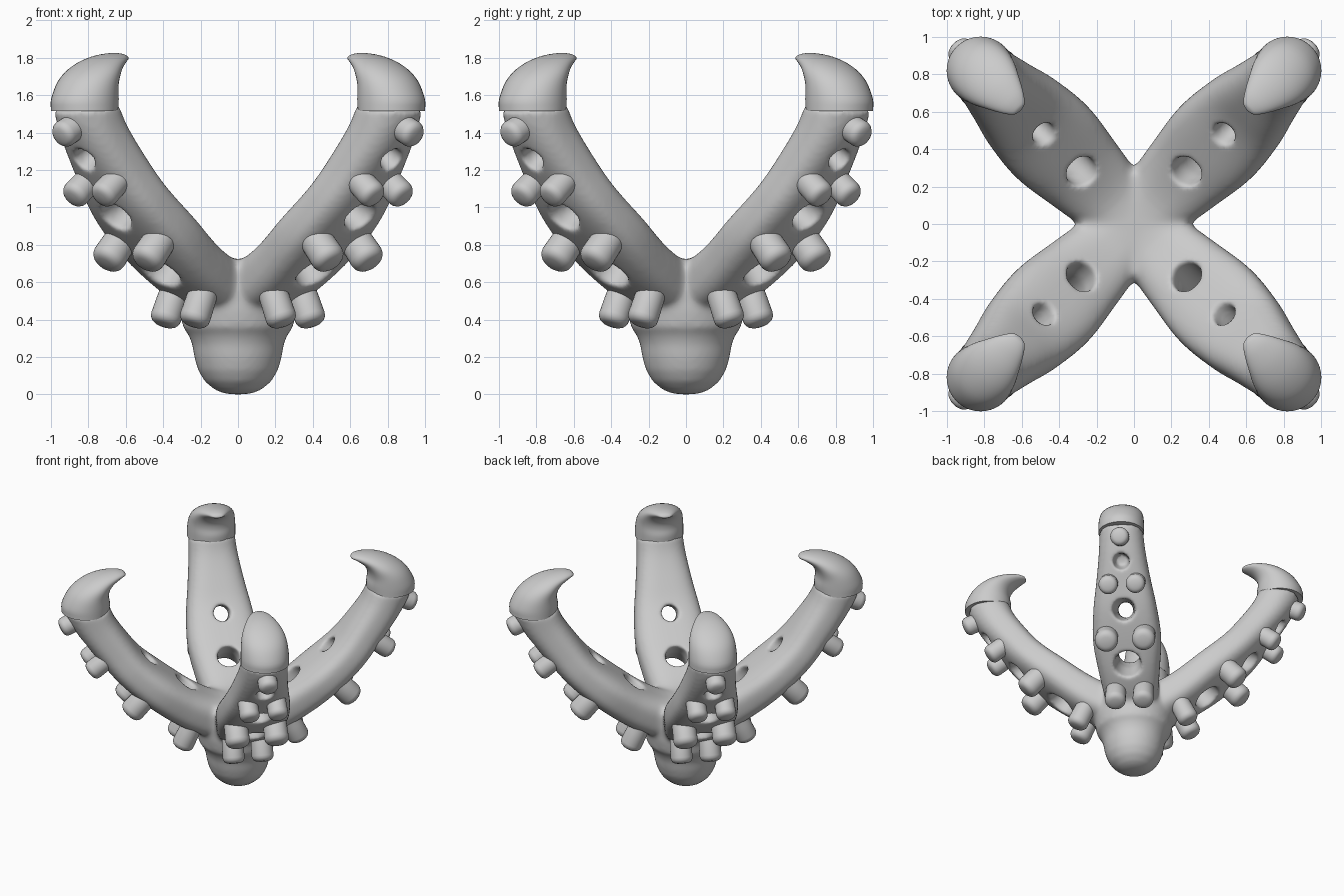
import bpy, bmesh
from math import cos, sin, pi, radians
from mathutils import Vector, Matrix

if "Cube" in bpy.data.objects:
    bpy.data.objects.remove(bpy.data.objects["Cube"])

V = Vector
ANGLES = [radians(45 + 90 * k) for k in range(4)]


def skin(bm, rings):
    """Bridge a list of vertex-coordinate rings and cap both ends."""
    rows = [[bm.verts.new(p) for p in ring] for ring in rings]
    n = len(rows[0])
    for a, b in zip(rows, rows[1:]):
        for i in range(n):
            j = (i + 1) % n
            bm.faces.new((a[i], a[j], b[j], b[i]))
    bm.faces.new(rows[0])
    bm.faces.new(rows[-1])


def spline(pts, steps):
    """Catmull-Rom through tuples of any length."""
    p = [V(q) for q in pts]
    p = [2 * p[0] - p[1]] + p + [2 * p[-1] - p[-2]]
    out = []
    for i in range(1, len(p) - 2):
        a, b, c, d = p[i - 1:i + 3]
        for s in range(steps):
            t = s / steps
            out.append(0.5 * (2 * b + (c - a) * t + (2 * a - 5 * b + 4 * c - d) * t * t
                              + (3 * b - a - 3 * c + d) * t ** 3))
    return out + [p[-2]]


def oval(c, h, w, power, rot=Matrix(), n=40):
    """Superellipse section; c and h lie in the arm's (radius, z) plane, w across it."""
    ring = []
    for i in range(n):
        a = 2 * pi * i / n
        ca, sa = cos(a), sin(a)
        u = abs(ca) ** (2 / power) * (1 if ca > 0 else -1)
        v = abs(sa) ** (2 / power) * (1 if sa > 0 else -1)
        ring.append(rot @ V((c[0] + h[0] * u, w * v, c[1] + h[1] * u)))
    return ring


def revolve(bm, profile, mat, n=32):
    """Lathe (height, radius) pairs around the matrix's z axis."""
    skin(bm, [[mat @ V((r * cos(2 * pi * i / n), r * sin(2 * pi * i / n), z))
               for i in range(n)] for z, r in profile])


def aim(p, d):
    return Matrix.Translation(p) @ V(d).to_track_quat('Z', 'Y').to_matrix().to_4x4()


def finish(bm, name):
    bmesh.ops.recalc_face_normals(bm, faces=bm.faces[:])
    me = bpy.data.meshes.new(name)
    bm.to_mesh(me)
    bm.free()
    ob = bpy.data.objects.new(name, me)
    bpy.context.collection.objects.link(ob)
    return ob


def smooth(ob, angle=40):
    bpy.ops.object.select_all(action='DESELECT')
    ob.select_set(True)
    bpy.context.view_layer.objects.active = ob
    bpy.ops.object.shade_smooth_by_angle(angle=radians(angle))


# Body: four curved arms plus a round-bottomed stem, fused together
# arm path: radius, height, half width, half thickness, section power
ARM = [(0, .56, .20, .16, 3), (.2, .59, .21, .155, 3), (.4, .69, .24, .15, 3),
       (.62, .855, .27, .146, 3), (.815, 1.03, .25, .14, 3), (.95, 1.2, .215, .142, 2.8),
       (1.075, 1.38, .185, .15, 2.5), (1.15, 1.53, .172, .166, 2.1)]
body_bm = bmesh.new()
path = spline(ARM, 5)
for ang in ANGLES:
    rot = Matrix.Rotation(ang, 4, 'Z')
    rings = []
    for i, p in enumerate(path):
        d = path[min(i + 1, len(path) - 1)] - path[max(i - 1, 0)]
        t = V((d[0], d[1])).normalized()
        if i == len(path) - 1:
            t = V((0.1, 1)).normalized()
        rings.append(oval((p[0], p[1]), (t[1] * p[3], -t[0] * p[3]), p[2], p[4], rot))
    skin(body_bm, rings)
STEM = [(0, .01), (0.004, .07), (.025, .125), (.07, .178), (.13, .214), (.2, .234), (.27, .245),
        (.32, .265), (.36, .295), (.45, .31), (.66, .31), (.72, .27), (.725, .05)]
revolve(body_bm, STEM, Matrix(), 48)
body = finish(body_bm, "body")

# Tapered holes through each arm, and a blind dimple near the tip
# outer point, inner point, outer radius, inner radius, how far past the inner point
HOLES = [((.59, .64), (.40, .855), .112, .085, .12),
         ((.92, .95), (.69, 1.08), .092, .064, .12),
         ((1.145, 1.265), (1.04, 1.34), .066, .05, -.04)]
cut_bm = bmesh.new()
for ang in ANGLES:
    rot = Matrix.Rotation(ang, 4, 'Z')
    for o, q, ro, ri, over in HOLES:
        a, b = V((o[0], 0, o[1])), V((q[0], 0, q[1]))
        d = b - a
        revolve(cut_bm, [(-.12, ro), (0, ro), (d.length * .6, ri), (d.length + over, ri)],
                rot @ aim(a, d), 24)
cutter = finish(cut_bm, "hole_cutter")
cutter.hide_render = True
cutter.hide_set(True)


def remesh(name):
    m = body.modifiers.new(name, 'REMESH')
    m.mode = 'VOXEL'
    m.voxel_size = .015
    m.use_smooth_shade = True


remesh("fuse")
cut = body.modifiers.new("holes", 'BOOLEAN')
cut.operation = 'DIFFERENCE'
cut.solver = 'EXACT'
cut.object = cutter
remesh("blend")
sm = body.modifiers.new("soften", 'SMOOTH')
sm.factor = .5
sm.iterations = 8

# Hooked claw tips: outer point, inner point, half width
CLAW = [(1.34, 1.515, .98, 1.515, .181), (1.336, 1.585, .977, 1.58, .181),
        (1.275, 1.69, .985, 1.635, .174), (1.175, 1.765, .978, 1.685, .158),
        (1.06, 1.81, .95, 1.73, .125), (.95, 1.826, .90, 1.767, .083),
        (.885, 1.82, .862, 1.786, .045), (.862, 1.806, .857, 1.797, .012)]
bm = bmesh.new()
skin(bm, [oval(((p[0] + p[2]) / 2, (p[1] + p[3]) / 2),
               ((p[0] - p[2]) / 2, (p[1] - p[3]) / 2), p[4], 2) for p in spline(CLAW, 4)])
claw = finish(bm, "claw")
smooth(claw)

# Rounded pegs on the outside of each arm: radius, height, side offset, peg radius, direction
PEGS = [(.417, .45, .11, .083, (.42, -.9)), (.80, .76, .148, .092, (.68, -.73)),
        (1.08, 1.10, .108, .076, (.8, -.6)), (1.27, 1.415, 0, .074, (.9, -.42))]
bm = bmesh.new()
for r, z, side, rad, d in PEGS:
    f = .55 * rad
    prof = [(-.2, rad * .9), (-.06, rad * .97), (.085 - f, rad)]
    prof += [(.085 - f + f * sin(a), rad - f + f * cos(a)) for a in (.4, .8, 1.2, pi / 2)]
    prof.append((.088, .02))
    for s in ((1, -1) if side else (0,)):
        revolve(bm, prof, aim(V((r, s * side, z)), (d[0], 0, d[1])), 28)
pegs = finish(bm, "arm_pegs")
smooth(pegs)

# Repeat the claw and pegs on all four arms
for ob in (claw, pegs):
    ob.rotation_euler.z = ANGLES[0]
    for ang in ANGLES[1:]:
        c = ob.copy()
        c.rotation_euler.z = ang
        bpy.context.collection.objects.link(c)
